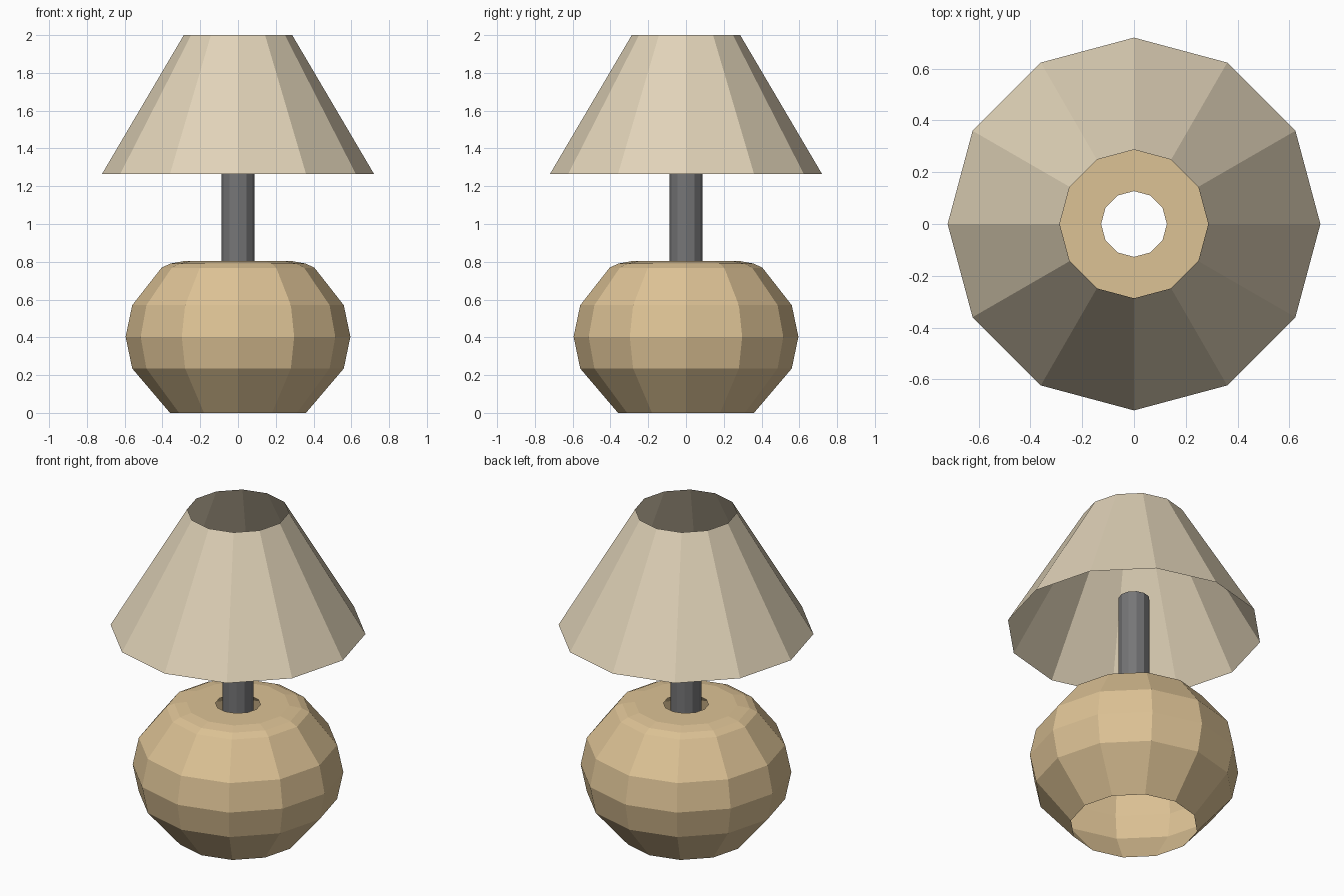
import bpy, bmesh, math

if "Cube" in bpy.data.objects:
    bpy.data.objects.remove(bpy.data.objects["Cube"])

SIDES = 12


def material(name, rgb):
    m = bpy.data.materials.new(name)
    m.diffuse_color = (*rgb, 1.0)
    m.use_nodes = True
    m.node_tree.nodes["Principled BSDF"].inputs["Base Color"].default_value = m.diffuse_color
    return m


def lathe(name, profile, mat):
    """Spin a (radius, height) profile, listed bottom to top, into an open flat-faced shell."""
    bm = bmesh.new()
    rings = []
    for r, z in profile:
        rings.append([bm.verts.new((r * math.cos(math.tau * i / SIDES),
                                    r * math.sin(math.tau * i / SIDES), z))
                      for i in range(SIDES)])
    for low, high in zip(rings, rings[1:]):
        for i in range(SIDES):
            j = (i + 1) % SIDES
            bm.faces.new((low[i], low[j], high[j], high[i]))
    mesh = bpy.data.meshes.new(name)
    bm.to_mesh(mesh)
    bm.free()
    mesh.materials.append(mat)
    obj = bpy.data.objects.new(name, mesh)
    bpy.context.collection.objects.link(obj)
    return obj


tan = material("tan ceramic", (0.72, 0.54, 0.30))
cream = material("cream fabric", (0.75, 0.65, 0.48))
grey = material("grey metal", (0.18, 0.18, 0.185))

# Rounded base, open underneath, with a hole in its flat top
lathe("base", [(0.36, 0.0), (0.56, 0.235), (0.595, 0.403), (0.56, 0.57),
               (0.405, 0.768), (0.36, 0.79), (0.29, 0.803), (0.127, 0.803)], tan)

# Open tube rising from inside the base into the shade
lathe("stem", [(0.088, 0.6), (0.088, 1.475)], grey)

# Conical shade, open at both ends
lathe("shade", [(0.72, 1.265), (0.287, 2.0)], cream)
